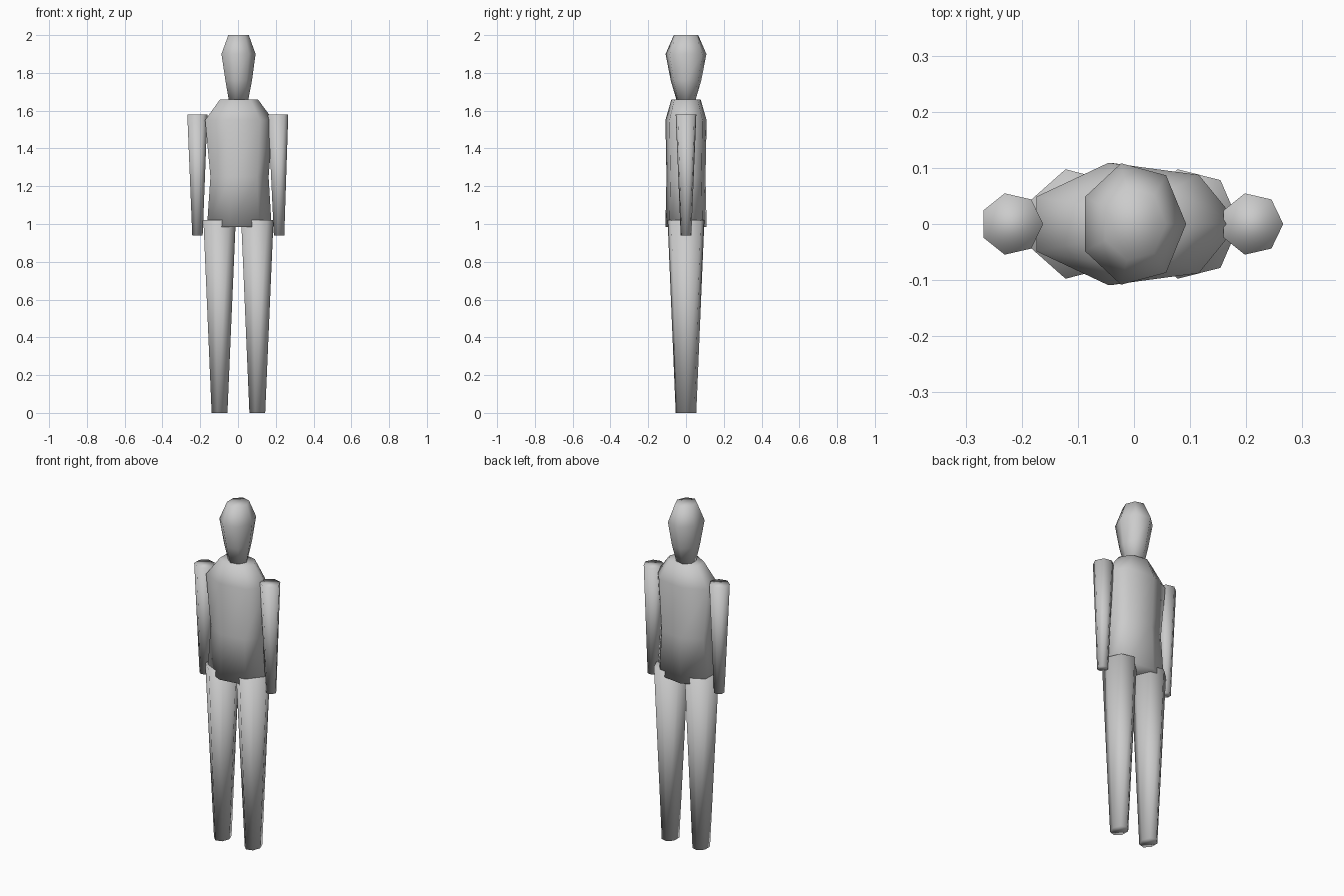
import bpy
import bmesh
import math

SIDES = 7

if "Cube" in bpy.data.objects:
    bpy.data.objects.remove(bpy.data.objects["Cube"])

grey = bpy.data.materials.new("plain_grey")
grey.use_nodes = True
colour = (0.6, 0.6, 0.6, 1)
grey.diffuse_color = colour
grey.node_tree.nodes["Principled BSDF"].inputs["Base Color"].default_value = colour


def loft(name, rings):
    """Capped seven-sided tube through rings of (centre x, z, radius x, radius y)."""
    bm = bmesh.new()
    loops = []
    for cx, z, rx, ry in rings:
        angles = [2 * math.pi * i / SIDES for i in range(SIDES)]
        loops.append([bm.verts.new((cx + rx * math.cos(a), ry * math.sin(a), z))
                      for a in angles])
    for low, high in zip(loops, loops[1:]):
        for i in range(SIDES):
            j = (i + 1) % SIDES
            bm.faces.new((low[i], low[j], high[j], high[i]))
    bm.faces.new(loops[0][::-1])
    bm.faces.new(loops[-1])
    for face in bm.faces:
        face.smooth = True
    mesh = bpy.data.meshes.new(name)
    bm.to_mesh(mesh)
    bm.free()
    mesh.materials.append(grey)
    obj = bpy.data.objects.new(name, mesh)
    bpy.context.collection.objects.link(obj)
    return obj


# Head, narrow at the neck and widest above the brow
loft("head", [
    (0, 1.65, 0.053, 0.05),
    (0, 1.76, 0.074, 0.083),
    (-0.002, 1.9, 0.095, 0.111),
    (0, 2.0, 0.057, 0.066),
])

# Torso with sloped shoulders and a slight waist
loft("torso", [
    (-0.002, 0.985, 0.18, 0.112),
    (0, 1.25, 0.162, 0.106),
    (-0.003, 1.55, 0.19, 0.112),
    (0, 1.66, 0.105, 0.079),
])

# Tapered arms and legs; both sides share the same heptagon orientation
for side, sign in (("left", 1), ("right", -1)):
    loft(side + "_arm", [
        (sign * 0.216, 0.94, 0.029, 0.029),
        (sign * 0.214 - 0.004, 1.58, 0.056, 0.056),
    ])
    loft(side + "_leg", [
        (sign * 0.1, 0, 0.044, 0.056),
        (sign * 0.1 - 0.002, 1.02, 0.09, 0.1),
    ])
